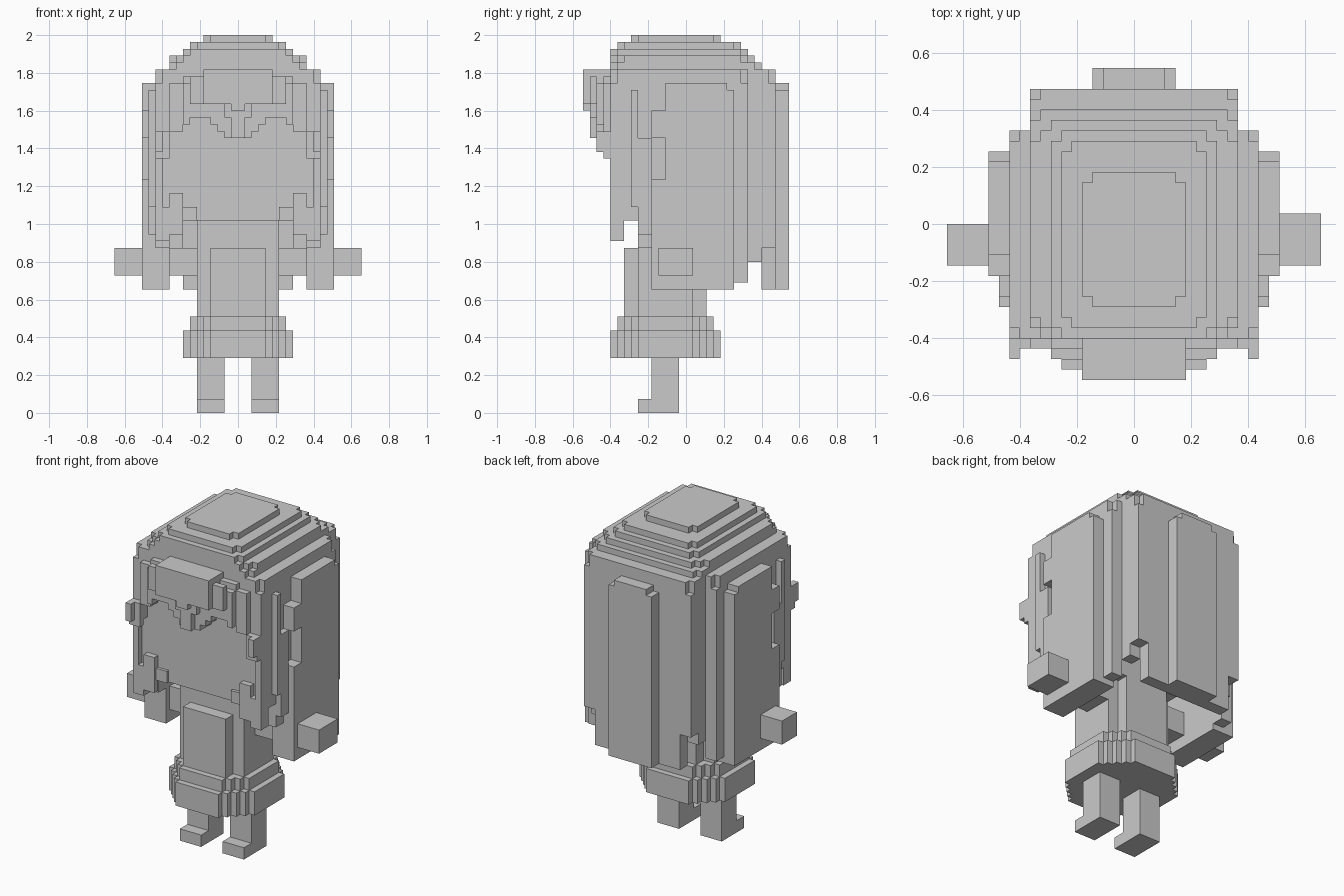
import bpy
import bmesh

U = 2 / 55  # size of one block

cube = bpy.data.objects.get("Cube")
if cube:
    bpy.data.objects.remove(cube, do_unlink=True)

grey = bpy.data.materials.new("plain grey")
grey.use_nodes = True
COLOUR = (0.59, 0.59, 0.59, 1)
grey.diffuse_color = COLOUR
grey.node_tree.nodes["Principled BSDF"].inputs["Base Color"].default_value = COLOUR


def extrude(name, outline, axis, lo, hi):
    """Extrude a flat outline, given in blocks, along x, y or z."""
    place = {"x": lambda a, b, d: (d, a, b),
             "y": lambda a, b, d: (a, d, b),
             "z": lambda a, b, d: (a, b, d)}[axis]
    bm = bmesh.new()
    rings = [[bm.verts.new([c * U for c in place(a, b, d)]) for a, b in outline]
             for d in (lo, hi)]
    bm.faces.new(rings[0])
    bm.faces.new(rings[1])
    for i in range(len(outline)):
        j = (i + 1) % len(outline)
        bm.faces.new((rings[0][i], rings[0][j], rings[1][j], rings[1][i]))
    bmesh.ops.recalc_face_normals(bm, faces=bm.faces)
    mesh = bpy.data.meshes.new(name)
    bm.to_mesh(mesh)
    bm.free()
    mesh.materials.append(grey)
    ob = bpy.data.objects.new(name, mesh)
    bpy.context.collection.objects.link(ob)


def symmetric(half):
    """Complete a half outline (x > 0) with its mirror image."""
    return half + [(-x, y) for x, y in reversed(half)]


def stepped(hx, y0, y1, steps, size=1):
    """Plan of a block with staircase corners."""
    front = [(hx - steps * size, y0)]
    for i in range(steps):
        x, y = hx - (steps - i) * size, y0 + (i + 1) * size
        front += [(x, y), (x + size, y)]
    back = [(x, y1 + y0 - y) for x, y in reversed(front)]
    return symmetric(front + back)


def box(name, x0, x1, y0, y1, z0, z1):
    extrude(name, [(x0, y0), (x1, y0), (x1, y1), (x0, y1)], "z", z0, z1)


def pair_box(name, x0, x1, *rest):
    box("left_" + name, x0, x1, *rest)
    box("right_" + name, -x1, -x0, *rest)


def pair_side(name, outline, x0, x1):
    extrude("left_" + name, outline, "x", x0, x1)
    extrude("right_" + name, outline, "x", -x1, -x0)


# legs and feet
pair_box("leg", 2, 6, -5, -1, 0, 8)
pair_box("foot", 2, 6, -7, -5, 0, 2)

# skirt, torso, neck and arms
extrude("skirt_hem", stepped(8, -11, 5, 4), "z", 8, 12)
extrude("skirt_top", stepped(7, -10, 4, 3), "z", 12, 14)
extrude("torso", stepped(6, -9, 3, 1, 2), "z", 14, 24)
box("neck", -6, 6, -7, 3, 24, 28)
box("left_arm", 6, 18, -4, 1, 20, 24)
box("right_arm", -18, -6, -4, 0, 20, 24)

# head with hair narrowing in layers to the crown
head = [(12, -10), (12, 9), (10, 9), (10, 13)]
extrude("head", symmetric(head), "z", 28, 48)
head_top = [(11, -11), (11, -10), (12, -10), (12, 8), (11, 8), (11, 9),
            (10, 9), (10, 12), (9, 12), (9, 13)]
extrude("head_top", symmetric(head_top), "z", 48, 50)
for name, hx, y0, y1, z0, z1, steps in (
        ("hair_layer_base", 10, -11, 11, 50, 51, 1),
        ("hair_layer_low", 10, -11, 10, 51, 52, 2),
        ("hair_layer_middle", 8, -11, 9, 52, 53, 1),
        ("hair_layer_high", 7, -10, 8, 53, 54, 1),
        ("crown", 5, -8, 5, 54, 55, 1)):
    extrude(name, stepped(hx, y0, y1, steps), "z", z0, z1)

# fringe: thin layers building forward to the middle point and tufts
hairline = [(2, 40), (2, 41), (3, 41), (3, 42), (4, 42), (4, 43), (7, 43), (7, 42), (8, 42)]
edge = [(8, 41), (10, 41), (10, 38), (11, 38), (11, 37), (12, 37), (12, 48)]
extrude("fringe_base", symmetric(hairline + edge), "y", -11, -10)
extrude("fringe", symmetric(hairline + [(8, 41), (10, 41), (10, 48), (8, 48), (8, 49)]),
        "y", -12, -11)
extrude("fringe_front", symmetric(hairline + [(8, 48)]), "y", -13, -12)
pair_box("fringe_end", 10, 12, -12, -11, 37, 41)
pair_box("fringe_end_tip", 11, 12, -13, -12, 38, 41)
tuft = [(1, 40), (1, 43), (2, 43), (2, 45), (7, 45), (7, 49), (5, 49), (5, 50)]
extrude("fringe_tuft", symmetric(tuft), "y", -14, -13)
curl = [(1, 44), (1, 45), (5, 45), (5, 50)]
extrude("fringe_curl", symmetric(curl), "y", -15, -11)

# strands framing the face
pair_box("cheek_strand", 11, 12, -11, -10, 28, 37)
pair_box("jaw_strand", 8, 10, -11, -10, 26, 32)
pair_box("chin_strand", 6, 8, -10.5, -10, 28, 30)
pair_box("strand_tip", 10, 12, -11, -9, 25, 30)

# side hair: inner wall, outer panel and narrow ridges
wall = [(-7, 24), (-5, 24), (-5, 18), (7, 18), (7, 19), (9, 19), (9, 28), (-7, 28)]
pair_side("side_hair_wall", wall, 10, 12)
panel = [(-5, 18), (7, 18), (7, 47), (6, 47), (6, 48), (-3, 48), (-3, 44),
         (-5, 44), (-5, 40), (-3, 40), (-3, 34), (-5, 34)]
pair_side("side_hair_panel", panel, 12, 14)
ridge = [(-8, 30), (-7, 30), (-7, 26), (-5, 26), (-5, 40), (-7, 40), (-7, 47), (-8, 47)]
pair_side("side_hair_ridge", ridge, 12, 13)

# back hair: corner locks, wall below the head and a raised centre panel
pair_box("corner_hair", 8, 10, 9, 11, 22, 28)
back = [(8, 18), (8, 24), (10, 24), (10, 28)]
extrude("back_hair_wall", symmetric(back), "y", 11, 13)
back_panel = [(4, 18), (4, 47), (3, 47), (3, 48)]
extrude("back_hair_panel", symmetric(back_panel), "y", 13, 15)
